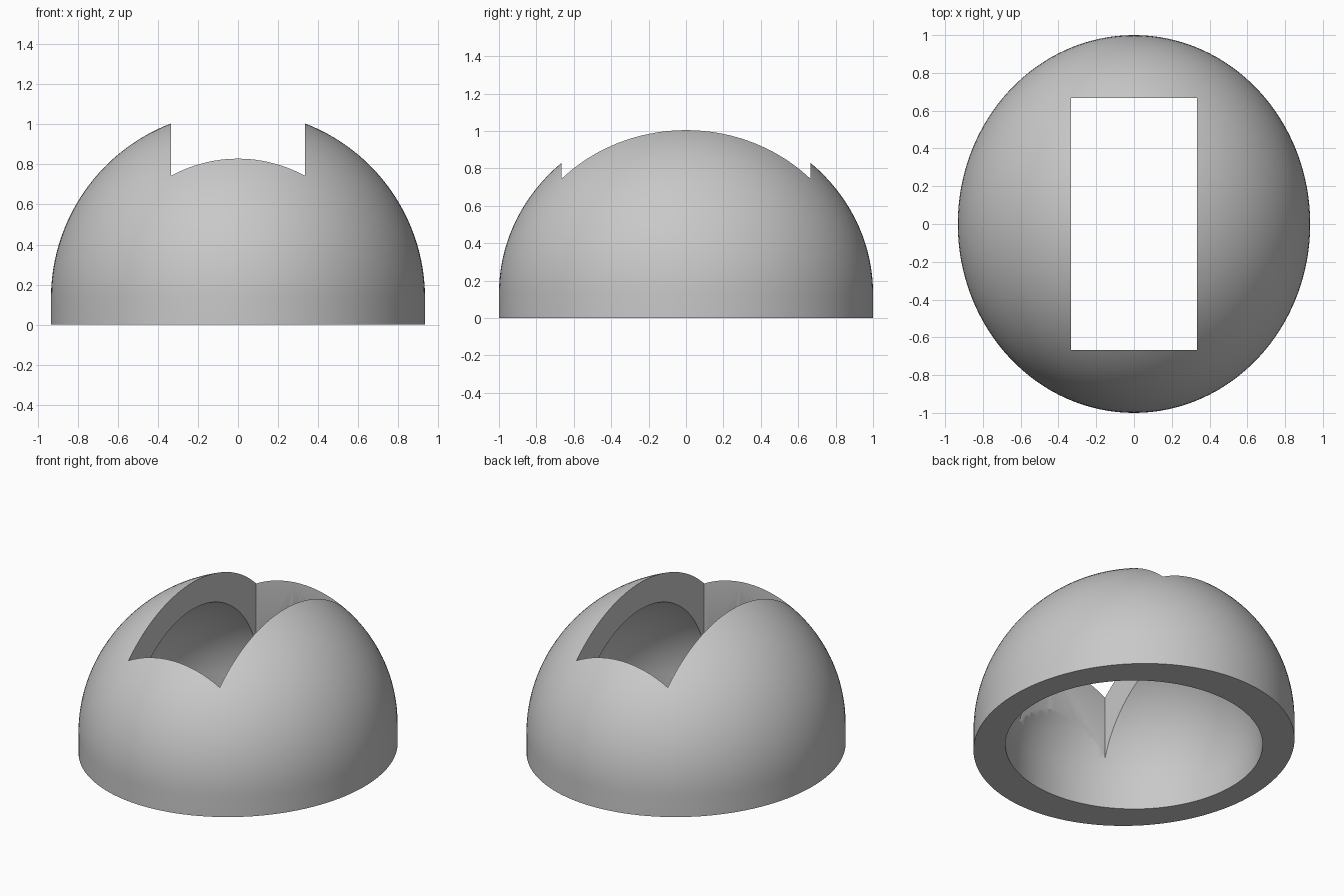
import bpy, bmesh, math
from mathutils import Vector

old = bpy.data.objects.get("Cube")
if old:
    bpy.data.objects.remove(old, do_unlink=True)

SPRING = 0.133  # height where the dome rises from its straight skirt


def add_object(name, bm):
    bmesh.ops.recalc_face_normals(bm, faces=bm.faces)
    mesh = bpy.data.meshes.new(name)
    bm.to_mesh(mesh)
    bm.free()
    obj = bpy.data.objects.new(name, mesh)
    bpy.context.collection.objects.link(obj)
    return obj


def dome(name, radii, bottom):
    """Half ellipsoid on a straight skirt, closed underneath."""
    bm = bmesh.new()
    bmesh.ops.create_uvsphere(bm, u_segments=128, v_segments=64, radius=1)
    low = [v for v in bm.verts if v.co.z < -0.001]
    bmesh.ops.delete(bm, geom=low, context='VERTS')
    bmesh.ops.scale(bm, verts=bm.verts, vec=radii)
    bmesh.ops.translate(bm, verts=bm.verts, vec=(0, 0, SPRING))
    rim = [e for e in bm.edges if e.is_boundary]
    skirt = bmesh.ops.extrude_edge_only(bm, edges=rim)["geom"]
    for v in skirt:
        if isinstance(v, bmesh.types.BMVert):
            v.co.z = bottom
    bmesh.ops.holes_fill(bm, edges=[e for e in bm.edges if e.is_boundary], sides=0)
    return add_object(name, bm)


def cut(target, cutter):
    cutter.hide_render = True
    mod = target.modifiers.new("cut", 'BOOLEAN')
    mod.operation = 'DIFFERENCE'
    mod.solver = 'EXACT'
    mod.object = cutter
    bpy.ops.object.modifier_apply(modifier=mod.name)
    bpy.data.objects.remove(cutter, do_unlink=True)


# Oval outer shell
shell = dome("dome_shell", Vector((0.933, 1.0, 0.933)), 0)
bpy.context.view_layer.objects.active = shell
shell.select_set(True)

# Round hollow, open underneath
cut(shell, dome("hollow_cutter", Vector((0.77, 0.77, 0.77)), -0.1))

# Rectangular slot through the crown
bm = bmesh.new()
bmesh.ops.create_cube(bm, size=1)
bmesh.ops.scale(bm, verts=bm.verts, vec=(0.667, 1.333, 2))
bmesh.ops.translate(bm, verts=bm.verts, vec=(0, 0, 1.15))
cut(shell, add_object("slot_cutter", bm))

# Plain grey finish
grey = bpy.data.materials.new("plain_grey")
grey.use_nodes = True
colour = (0.58, 0.58, 0.58, 1)
grey.diffuse_color = colour
grey.node_tree.nodes["Principled BSDF"].inputs["Base Color"].default_value = colour
shell.data.materials.clear()
shell.data.materials.append(grey)
for poly in shell.data.polygons:
    poly.material_index = 0

bpy.ops.object.shade_smooth_by_angle(angle=math.radians(30))
